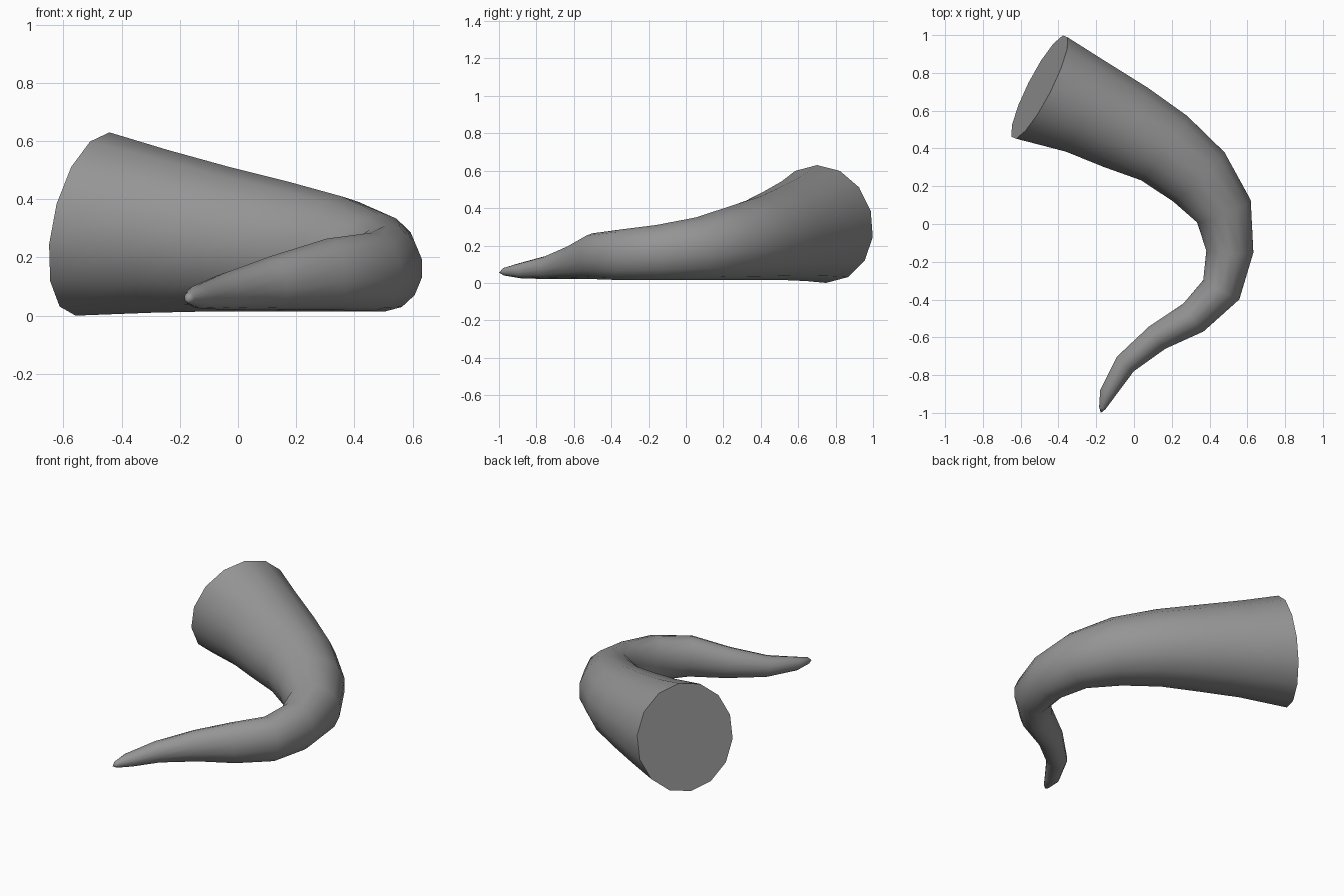
import bpy
import bmesh
import math
from mathutils import Vector

cube = bpy.data.objects.get("Cube")
if cube:
    bpy.data.objects.remove(cube, do_unlink=True)

SIDES = 14

# Horn stations, root to tip: inner x, y, outer x, y, bottom z, top z
STATIONS = [
    (-.64, .45, -.36, 1.0, .00, .63),
    (-.37, .38, -.17, .88, .01, .57),
    (-.17, .30, .07, .73, .015, .51),
    (.03, .23, .28, .58, .015, .46),
    (.20, .12, .48, .385, .015, .41),
    (.33, .01, .62, .13, .015, .35),
    (.38, -.14, .635, -.15, .015, .31),
    (.365, -.295, .56, -.40, .015, .285),
    (.26, -.42, .37, -.57, .02, .265),
    (.08, -.54, .17, -.66, .02, .205),
    (-.09, -.70, 0, -.78, .02, .145),
    (-.18, -.88, -.09, -.90, .025, .105),
    (-.185, -.97, -.15, -.98, .04, .08),
]
TIP = (-.175, -1, .055)
ROOT_LEAN = 0.2


def make_material(name, colour):
    mat = bpy.data.materials.new(name)
    mat.use_nodes = True
    mat.diffuse_color = colour
    mat.node_tree.nodes["Principled BSDF"].inputs["Base Color"].default_value = colour
    return mat


def station_frame(row):
    """Centre, half-width vector and half-height of one cross-section."""
    ix, iy, ox, oy, low, high = row
    centre = Vector(((ix + ox) / 2, (iy + oy) / 2, (low + high) / 2))
    side = Vector((ox - ix, oy - iy, 0)) / 2
    return centre, side, (high - low) / 2


def make_horn(mat):
    bm = bmesh.new()
    frames = [station_frame(row) for row in STATIONS]
    rings = []
    for i, (centre, side, height) in enumerate(frames):
        # Lean each section so it stays square to the sloping centre line
        ahead = frames[min(i + 1, len(frames) - 1)][0]
        behind = frames[max(i - 1, 0)][0]
        run = ahead - behind
        lean = ROOT_LEAN if i == 0 else -run.z / run.xy.length
        forward = Vector((run.x, run.y, 0)).normalized()
        up = (Vector((0, 0, 1)) + forward * lean) * height
        ring = []
        for k in range(SIDES):
            a = math.tau * k / SIDES
            ring.append(bm.verts.new(centre + side * math.sin(a) + up * math.cos(a)))
        rings.append(ring)

    # Skin between neighbouring sections
    for a, b in zip(rings, rings[1:]):
        for k in range(SIDES):
            n = (k + 1) % SIDES
            bm.faces.new((a[k], a[n], b[n], b[k]))

    # Flat root cap and pointed tip
    bm.faces.new(rings[0])
    tip = bm.verts.new(TIP)
    last = rings[-1]
    for k in range(SIDES):
        bm.faces.new((last[k], last[(k + 1) % SIDES], tip))
    bmesh.ops.recalc_face_normals(bm, faces=bm.faces)

    mesh = bpy.data.meshes.new("horn")
    bm.to_mesh(mesh)
    bm.free()
    mesh.materials.append(mat)
    obj = bpy.data.objects.new("horn", mesh)
    bpy.context.collection.objects.link(obj)
    return obj


horn = make_horn(make_material("horn grey", (0.3, 0.3, 0.3, 1)))

# Smooth skin with a crisp rim around the root
bpy.ops.object.select_all(action="DESELECT")
horn.select_set(True)
bpy.context.view_layer.objects.active = horn
bpy.ops.object.shade_smooth_by_angle(angle=math.radians(60))
